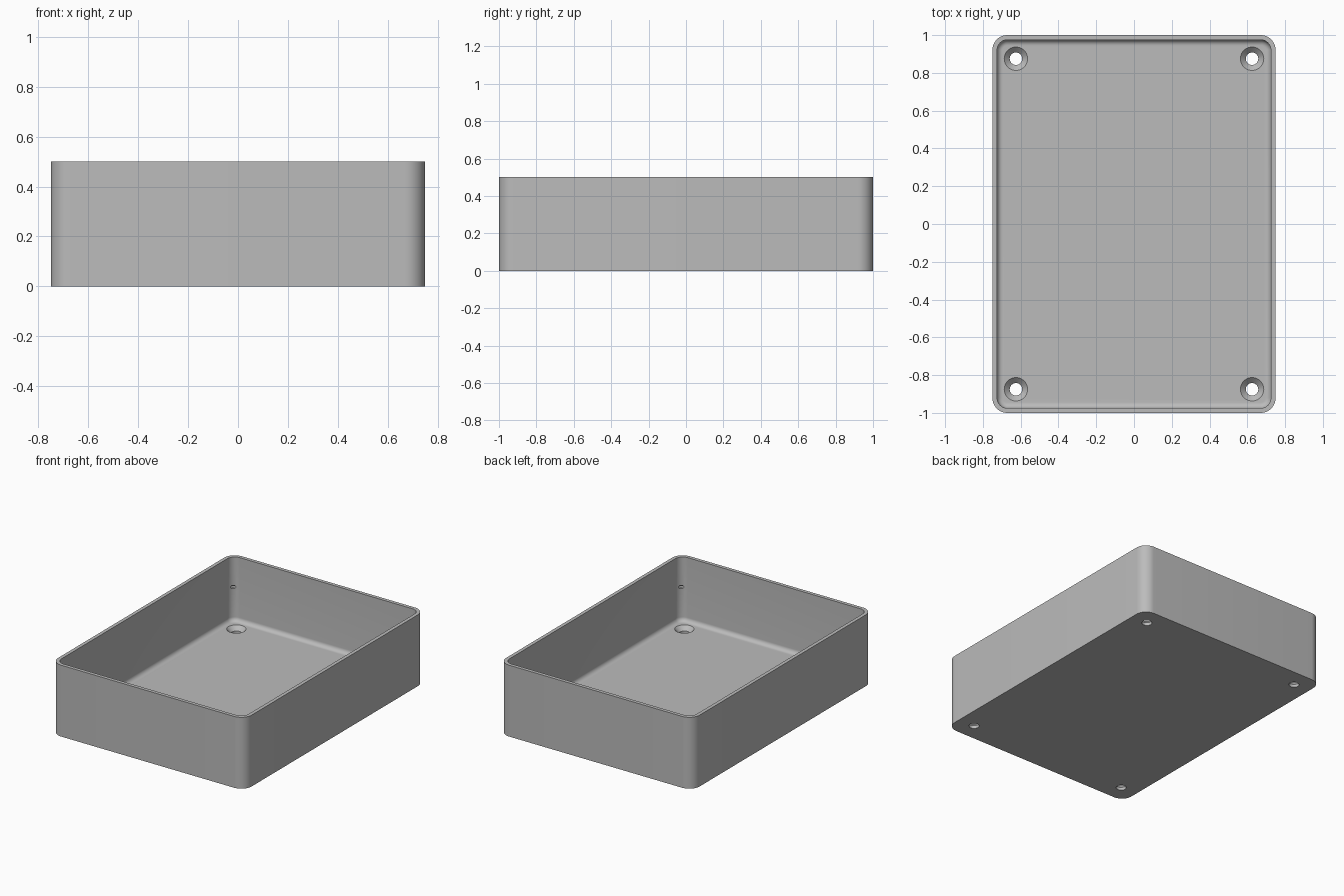
import bpy, bmesh, math
from mathutils import Vector

if "Cube" in bpy.data.objects:
    bpy.data.objects.remove(bpy.data.objects["Cube"], do_unlink=True)

HALF_X, HALF_Y, HEIGHT = 0.75, 1.0, 0.5
CORNER, WALL, FLOOR, FILLET = 0.08, 0.025, 0.05, 0.03

grey = bpy.data.materials.new("plain grey")
grey.diffuse_color = (0.5, 0.5, 0.5, 1)
grey.use_nodes = True
grey.node_tree.nodes["Principled BSDF"].inputs["Base Color"].default_value = (0.5, 0.5, 0.5, 1)


def loft(name, rings):
    """Closed solid skinned through a stack of equal-length rings."""
    bm = bmesh.new()
    loops = [[bm.verts.new(p) for p in ring] for ring in rings]
    n = len(loops[0])
    for low, high in zip(loops, loops[1:]):
        for i in range(n):
            j = (i + 1) % n
            bm.faces.new((low[i], low[j], high[j], high[i]))
    bm.faces.new(loops[0][::-1])
    bm.faces.new(loops[-1])
    mesh = bpy.data.meshes.new(name)
    bm.to_mesh(mesh)
    bm.free()
    mesh.materials.append(grey)
    obj = bpy.data.objects.new(name, mesh)
    bpy.context.collection.objects.link(obj)
    return obj


def rounded_rect(inset, z, steps=12):
    """Rounded rectangle, shrunk from the outer outline by inset."""
    r = CORNER - inset
    ring = []
    for k, (sx, sy) in enumerate(((1, 1), (-1, 1), (-1, -1), (1, -1))):
        for s in range(steps + 1):
            a = math.pi / 2 * (k + s / steps)
            ring.append((sx * (HALF_X - CORNER) + r * math.cos(a),
                         sy * (HALF_Y - CORNER) + r * math.sin(a), z))
    return ring


def circle(x, y, r, z, n=40):
    return [(x + r * math.cos(2 * math.pi * i / n),
             y + r * math.sin(2 * math.pi * i / n), z) for i in range(n)]


def cut(target, cutter):
    cutter.hide_render = True
    mod = target.modifiers.new(cutter.name, 'BOOLEAN')
    mod.operation = 'DIFFERENCE'
    mod.solver = 'EXACT'
    mod.object = cutter
    bpy.context.view_layer.objects.active = target
    bpy.ops.object.modifier_apply(modifier=mod.name)
    bpy.data.objects.remove(cutter, do_unlink=True)


# Outer tray body
tray = loft("tray", [rounded_rect(0, 0), rounded_rect(0, HEIGHT)])

# Cavity with a filleted floor edge
rings = []
for s in range(9):
    a = math.pi / 2 * s / 8
    rings.append(rounded_rect(WALL + FILLET * (1 - math.sin(a)),
                              FLOOR + FILLET * (1 - math.cos(a))))
rings.append(rounded_rect(WALL, HEIGHT + 0.1))
cut(tray, loft("cavity_cutter", rings))

# Countersunk screw holes and small wall dimples in the four corners
for sx in (-1, 1):
    for sy in (-1, 1):
        x, y = sx * 0.625, sy * 0.875
        cut(tray, loft("screw_hole_cutter", [
            circle(x, y, 0.033, -0.1), circle(x, y, 0.033, 0.021),
            circle(x, y, 0.062, FLOOR), circle(x, y, 0.062, FLOOR + 0.02)]))
        reach = (CORNER - WALL) / math.sqrt(2)
        dx, dy = sx * (HALF_X - CORNER + reach), sy * (HALF_Y - CORNER + reach)
        cut(tray, loft("dimple_cutter", [
            circle(dx, dy, 0.012, 0.28, 16), circle(dx, dy, 0.018, 0.29, 16),
            circle(dx, dy, 0.012, 0.30, 16)]))

# Smooth shading with crisp edges
bpy.ops.object.select_all(action='DESELECT')
tray.select_set(True)
bpy.context.view_layer.objects.active = tray
bpy.ops.object.shade_smooth_by_angle(angle=math.radians(30))
